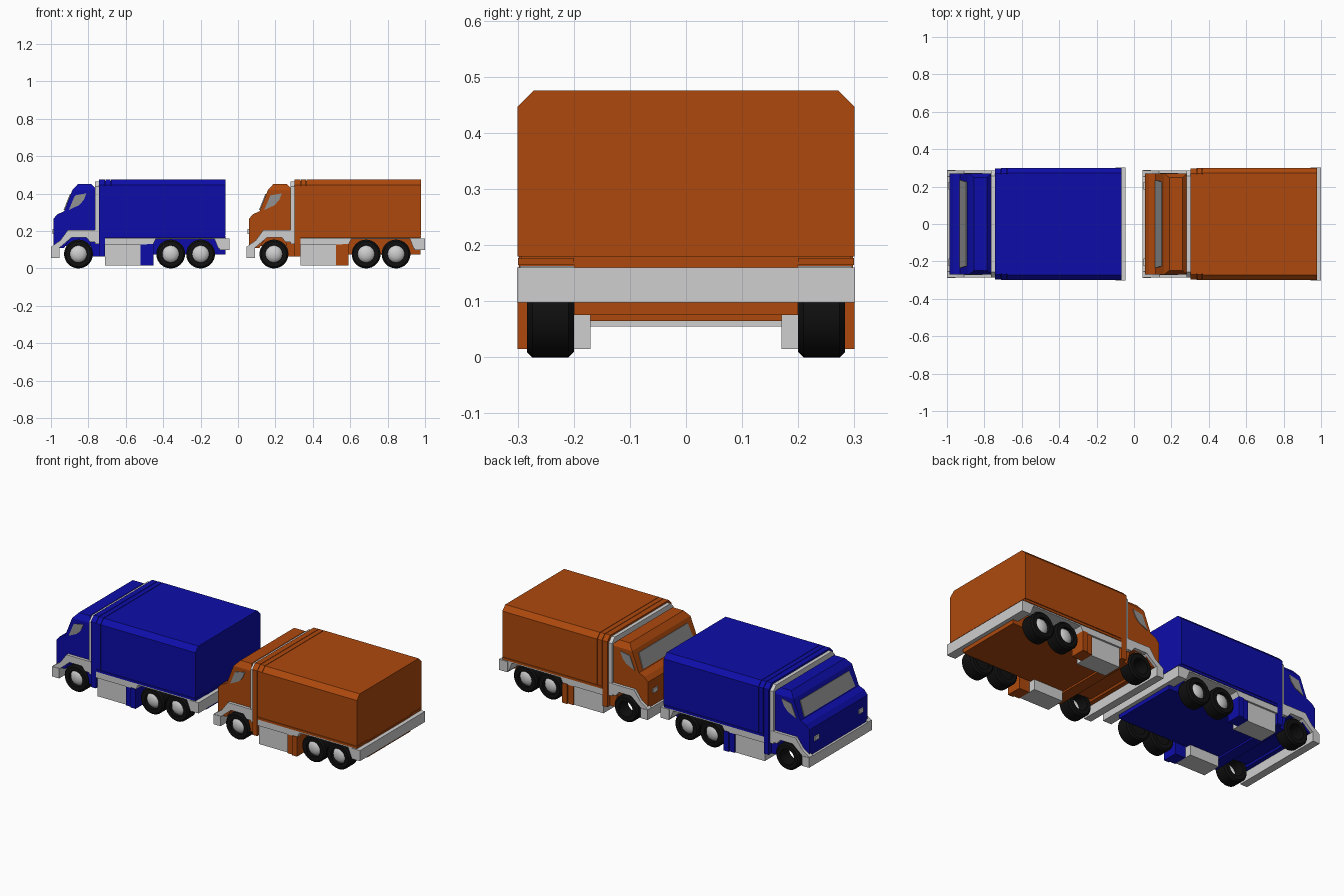
import bpy, bmesh, math
from mathutils import Vector, Matrix

if "Cube" in bpy.data.objects:
    bpy.data.objects.remove(bpy.data.objects["Cube"], do_unlink=True)


def material(name, r, g, b):
    m = bpy.data.materials.new(name)
    m.use_nodes = True
    m.diffuse_color = (r, g, b, 1)
    m.node_tree.nodes["Principled BSDF"].inputs["Base Color"].default_value = (r, g, b, 1)
    return m


BLUE = material("blue paint", 0.004, 0.004, 0.40)
ORANGE = material("orange paint", 0.42, 0.066, 0.004)
WHITE = material("white trim", 0.62, 0.62, 0.62)
GLASS = material("grey glass", 0.29, 0.29, 0.29)
BLACK = material("black rubber", 0.005, 0.005, 0.005)


def finish(name, bm, mat, origin, smooth=False):
    bmesh.ops.recalc_face_normals(bm, faces=bm.faces)
    me = bpy.data.meshes.new(name)
    bm.to_mesh(me)
    bm.free()
    me.materials.append(mat)
    ob = bpy.data.objects.new(name, me)
    ob.location.x = origin
    bpy.context.collection.objects.link(ob)
    if smooth:
        bpy.ops.object.select_all(action="DESELECT")
        ob.select_set(True)
        bpy.context.view_layer.objects.active = ob
        bpy.ops.object.shade_smooth_by_angle(angle=math.radians(35))
    return ob


def prism(points, start, step):
    """Extrude a closed outline, given as 3D points, along a vector."""
    bm = bmesh.new()
    face = bm.faces.new([bm.verts.new(Vector(p) + Vector(start)) for p in points])
    new = bmesh.ops.extrude_face_region(bm, geom=[face])["geom"]
    verts = [v for v in new if isinstance(v, bmesh.types.BMVert)]
    bmesh.ops.translate(bm, verts=verts, vec=step)
    return bm


def side_prism(outline, y0, y1):
    return prism([(u, 0, z) for u, z in outline], (0, y0, 0), (0, y1 - y0, 0))


def block(u0, u1, y0, y1, z0, z1):
    return side_prism([(u0, z0), (u1, z0), (u1, z1), (u0, z1)], y0, y1)


def hull(u0, u1, half, bottom, top, cut=0.028):
    """Lengthwise section with chamfered roof edges."""
    right = [(half, bottom), (half, top - cut), (half - cut, top)]
    outline = right + [(-y, z) for y, z in reversed(right)]
    return prism([(0, y, z) for y, z in outline], (u0, 0, 0), (u1 - u0, 0, 0))


def lathe(profile, u, z, side, closed):
    """Spin a (radius, y) profile around a wheel axle."""
    bm = bmesh.new()
    vs = [bm.verts.new((r, y, 0)) for r, y in profile]
    pairs = list(zip(vs, vs[1:])) + ([(vs[-1], vs[0])] if closed else [])
    edges = [bm.edges.new(p) for p in pairs]
    bmesh.ops.spin(bm, geom=vs + edges, cent=(0, 0, 0), axis=(0, 1, 0),
                   angle=math.tau, steps=32, use_duplicate=False)
    bmesh.ops.remove_doubles(bm, verts=bm.verts, dist=0.0001)
    bmesh.ops.transform(bm, verts=bm.verts,
                        matrix=Matrix.Translation((u, 0, z)) @ Matrix.Diagonal((1, side, 1, 1)))
    return bm


CAB = [(.013, .11), (.013, .265), (.035, .29), (.07, .305), (.115, .42), (.145, .452),
       (.215, .452), (.237, .43), (.237, .065), (.222, .065), (.21, .14), (.19, .165),
       (.105, .165), (.07, .11)]
FENDER = [(0, .055), (0, .115), (.05, .15), (.09, .205), (.25, .205), (.25, .14),
          (.21, .14), (.19, .165), (.11, .165), (.075, .135), (.045, .11), (.045, .055)]
SKIRT = [(.285, .127), (.285, .163), (.93, .163), (.93, .12), (.895, .105),
         (.875, .156), (.56, .156), (.545, .127)]
WINDOW = [(.095, .312), (.128, .39), (.19, .402), (.175, .365), (.15, .338)]
TYRE = [(.045, .2), (.068, .2), (.077, .209), (.077, .274), (.068, .283), (.045, .283)]
HUB = [(.0455, .262), (.038, .272), (.025, .279), (.012, .282), (0, .283)]


def build_truck(label, paint, x):
    def add(part, bm, mat, smooth=False):
        return finish(f"{label}_{part}", bm, mat, x, smooth)

    # Cab with narrowed roof
    cab = side_prism(CAB, -.27, .27)
    bmesh.ops.bisect_plane(cab, geom=cab.verts[:] + cab.edges[:] + cab.faces[:],
                           plane_co=(0, 0, .42), plane_no=(0, 0, 1))
    for v in cab.verts:
        if v.co.z > .44:
            v.co.y *= .92
    add("cab", cab, paint)
    add("cab_floor", block(.02, .237, -.2, .2, .12, .17), paint)

    # Windscreen plate laid on the sloping front
    low, high = Vector((.07, 0, .305)), Vector((.115, 0, .42))
    out = Vector((-.93, 0, .36)) * .005
    a, b = low.lerp(high, .06), low.lerp(high, .8)
    outline = [a + Vector((0, -.235, 0)), a + Vector((0, .235, 0)),
               b + Vector((0, .225, 0)), b + Vector((0, -.225, 0))]
    add("windscreen", prism(outline, (0, 0, 0), out), GLASS)

    # Front bumper, collar and cargo box
    add("front_bumper", block(0, .045, -.29, .29, .055, .113), WHITE)
    add("collar", hull(.235, .256, .285, .13, .465), WHITE)
    add("collar_base", block(.237, .256, -.272, .272, .065, .14), paint)
    add("cargo_core", hull(.256, .93, .293, .165, .468), paint)
    add("cargo_front_rib", hull(.256, .288, .298, .065, .475), paint)
    add("cargo_second_rib", hull(.291, .319, .299, .18, .475), paint)
    add("cargo_box", hull(.322, .934, .3, .18, .475), paint)
    add("chassis", block(.28, .932, -.2, .2, .075, .17), paint)
    add("rear_bumper", block(.9, .955, -.301, .301, .098, .16), WHITE)

    for side, s in (("left", 1), ("right", -1)):
        # Side trim and panels
        add(f"{side}_window", side_prism(WINDOW, s * .268, s * .274), GLASS)
        add(f"{side}_fender", side_prism(FENDER, s * .255, s * .287), WHITE)
        add(f"{side}_headlight", block(.007, .014, s * .185, s * .225, .185, .21), WHITE)
        add(f"{side}_skirt", side_prism(SKIRT, s * .2, s * .296), WHITE)
        add(f"{side}_cargo_lip", block(.29, .934, s * .2, s * .299, .164, .177), paint)
        add(f"{side}_tank", block(.29, .48, s * .17, s * .285, .015, .13), WHITE)
        add(f"{side}_locker", block(.48, .514, s * .21, s * .292, .015, .13), paint)
        add(f"{side}_rear_locker", block(.514, .547, s * .21, s * .3, .015, .13), paint)
        # Wheels; the front one on one side is an open ring
        for place, u in (("front", .147), ("middle", .64), ("rear", .8)):
            add(f"{side}_{place}_tyre", lathe(TYRE, u, .077, s, True), BLACK, True)
            if place == "front" and s == 1:
                continue
            add(f"{side}_{place}_hub", lathe(HUB, u, .077, s, False), WHITE, True)
            if place != "front":
                add(f"{side}_{place}_inner_disc",
                    lathe([(.046, .206), (0, .206)], u, .077, s, False), BLACK)


build_truck("blue_truck", BLUE, -1.0)
build_truck("orange_truck", ORANGE, 0.045)
